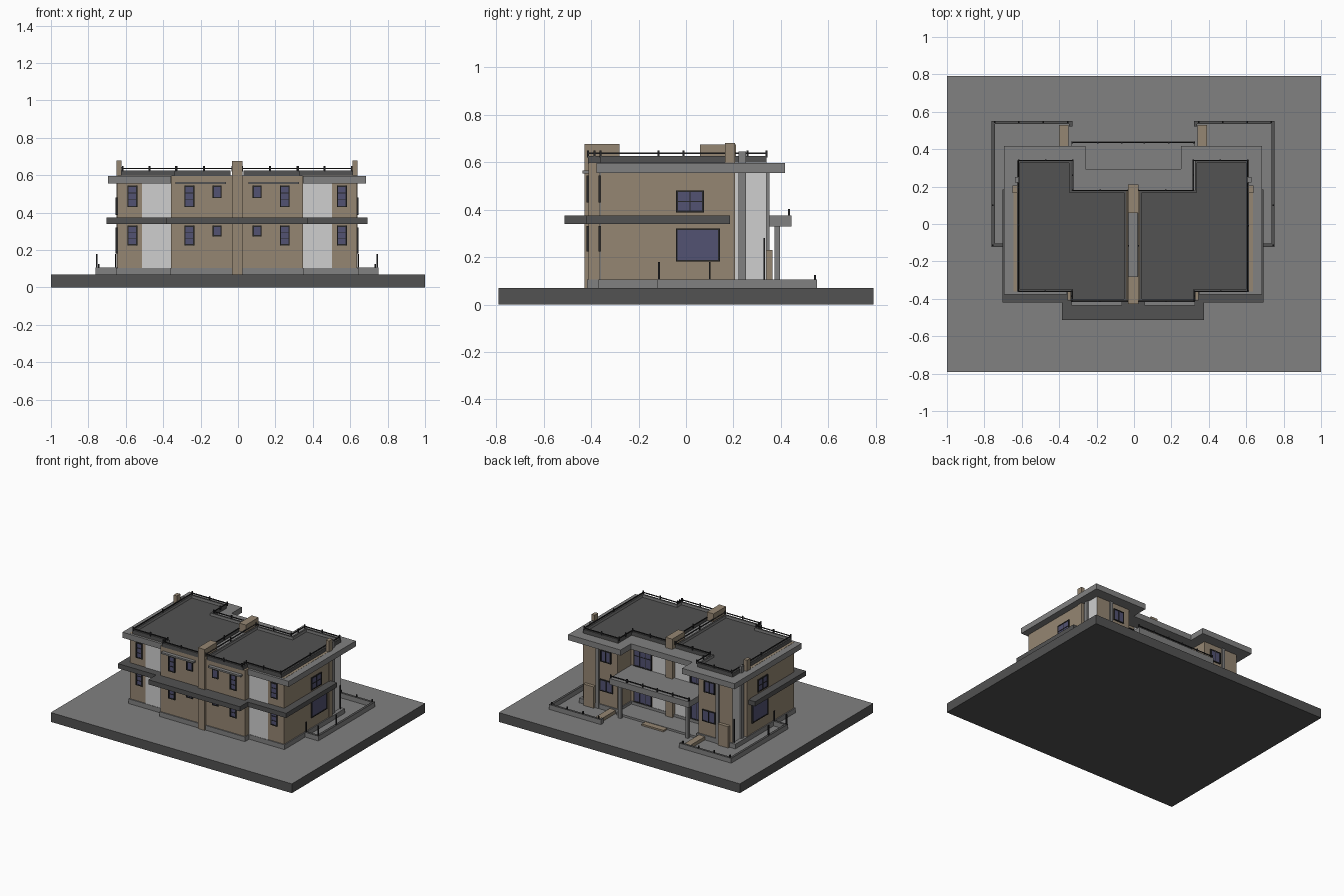
import bpy, bmesh
from mathutils import Vector

cube = bpy.data.objects.get("Cube")
if cube:
    bpy.data.objects.remove(cube, do_unlink=True)

CX = -0.005  # the house sits slightly off the slab centre


def material(name, r, g, b):
    m = bpy.data.materials.new(name)
    m.use_nodes = True
    m.diffuse_color = (r, g, b, 1)
    m.node_tree.nodes["Principled BSDF"].inputs["Base Color"].default_value = (r, g, b, 1)
    return m


GREY = material("concrete grey", 0.22, 0.22, 0.22)
DARK = material("dark grey", 0.085, 0.085, 0.085)
TAN = material("tan render", 0.30, 0.24, 0.17)
WHITE = material("pale panel", 0.62, 0.62, 0.62)
GLASS = material("blue glass", 0.085, 0.085, 0.17)
BLACK = material("black frame", 0.02, 0.02, 0.022)


def finish(bm, name, mats):
    bmesh.ops.recalc_face_normals(bm, faces=bm.faces)
    me = bpy.data.meshes.new(name)
    bm.to_mesh(me)
    bm.free()
    for m in mats:
        me.materials.append(m)
    ob = bpy.data.objects.new(name, me)
    bpy.context.collection.objects.link(ob)
    return ob


def box(name, mat, x0, x1, y0, y1, z0, z1, top=None):
    bm = bmesh.new()
    bmesh.ops.create_cube(bm, size=1)
    for v in bm.verts:
        v.co = Vector((x0 if v.co.x < 0 else x1, y0 if v.co.y < 0 else y1,
                       z0 if v.co.z < 0 else z1))
    if top:
        max(bm.faces, key=lambda f: f.calc_center_median().z).material_index = 1
    return finish(bm, name, [mat, top] if top else [mat])


def pair(name, mat, x0, x1, *rest, top=None):
    """Box on the left side of the house and its mirror on the right."""
    box("left_" + name, mat, CX + x0, CX + x1, *rest, top=top)
    box("right_" + name, mat, CX - x1, CX - x0, *rest, top=top)


def mid(name, mat, half, *rest):
    return box(name, mat, CX - half, CX + half, *rest)


def extrude(bm, outline, z0, z1):
    base = bm.faces.new([bm.verts.new((x, y, z0)) for x, y in outline])
    res = bmesh.ops.extrude_face_region(bm, geom=[base])
    for g in res["geom"]:
        if isinstance(g, bmesh.types.BMVert):
            g.co.z = z1
    bmesh.ops.recalc_face_normals(bm, faces=bm.faces)


def prism(name, half, z0, z1, mats, rule=None):
    """Symmetric prism from the left half of its outline."""
    outline = [(CX + x, y) for x, y in half] + [(CX - x, y) for x, y in reversed(half)]
    bm = bmesh.new()
    extrude(bm, outline, z0, z1)
    if rule:
        for f in bm.faces:
            f.material_index = rule(f)
    return finish(bm, name, mats)


def window(name, face, side, c, z0, z1, w, cols=1, rows=1):
    """Framed pane on a wall: face 'y' or 'x', side = wall position, c = centre."""
    coord, out = side
    bars = []
    t = 0.007
    bars.append(("glass", GLASS, c - w / 2, c + w / 2, z0, z1, 0.005))
    for i in range(cols + 1):
        a = c - w / 2 + w * i / cols
        k = t if i in (0, cols) else t / 2
        bars.append(("upright_%d" % i, BLACK, a - k / 2, a + k / 2, z0 - t / 2, z1 + t / 2, 0.009))
    for i in range(rows + 1):
        a = z0 + (z1 - z0) * i / rows
        k = t if i in (0, rows) else t / 2
        bars.append(("bar_%d" % i, BLACK, c - w / 2, c + w / 2, a - k / 2, a + k / 2, 0.008))
    for part, mat, a0, a1, b0, b1, d in bars:
        lo, hi = sorted((coord - out * 0.004, coord + out * d))
        if face == 'y':
            box(name + "_" + part, mat, a0, a1, lo, hi, b0, b1)
        else:
            box(name + "_" + part, mat, lo, hi, a0, a1, b0, b1)


# Ground slab
box("ground_slab", DARK, -1, 1, -0.79, 0.79, 0, 0.07, top=GREY)

# House body, with pale rear corners, on a grey plinth
body = [(0.35, -0.41), (0.35, -0.36), (0.64, -0.36), (0.64, 0.205),
        (0.62, 0.205), (0.62, 0.34), (0.335, 0.34), (0.335, 0.18)]
prism("house_body", body, 0.09, 0.598, [TAN, WHITE],
      lambda f: int(abs(f.normal.x) > 0.9 and f.calc_center_median().y > 0.2
                    and abs(f.calc_center_median().x) > 0.5))
plinth = [(0.355, -0.418), (0.355, -0.368), (0.648, -0.368), (0.648, 0.348),
          (0.327, 0.348), (0.327, 0.188)]
prism("plinth", plinth, 0.07, 0.105, [GREY])

# Pale wall panels
pair("front_panel", WHITE, 0.352, 0.508, -0.365, -0.35, 0.105, 0.555)
pair("recess_panel", WHITE, 0.035, 0.155, 0.17, 0.185, 0.085, 0.56)

# Middle floor band, rear balcony and roof overhang
prism("floor_band", [(0.38, -0.513), (0.38, -0.42), (0.698, -0.42), (0.698, 0.185)],
      0.34, 0.375, [DARK])
mid("balcony", GREY, 0.33, 0.17, 0.445, 0.33, 0.375)
prism("roof_overhang", [(0.352, -0.30), (0.352, -0.378), (0.69, -0.378), (0.69, 0.418),
                        (0.255, 0.418), (0.255, 0.295)], 0.555, 0.597, [GREY])
pair("window_canopy", GREY, 0.06, 0.33, -0.436, -0.40, 0.553, 0.565)

# Roof decks with sunken floor and parapet, plus rail above
deck = [(0.035, -0.413), (0.335, -0.413), (0.335, -0.36), (0.62, -0.36),
        (0.62, 0.34), (0.33, 0.34), (0.33, 0.18), (0.035, 0.18)]
for side, s in (("left", 1), ("right", -1)):
    bm = bmesh.new()
    extrude(bm, [(CX + s * x, y) for x, y in deck], 0.595, 0.626)
    top = max(bm.faces, key=lambda f: f.calc_center_median().z)
    bmesh.ops.inset_region(bm, faces=[top], thickness=0.018)
    res = bmesh.ops.extrude_face_region(bm, geom=[top])
    new = [g for g in res["geom"] if isinstance(g, bmesh.types.BMFace)]
    bmesh.ops.delete(bm, geom=[top], context='FACES_ONLY')
    for v in new[0].verts:
        v.co.z = 0.606
    for e in new[0].edges:
        for f in e.link_faces:
            if f is not new[0]:
                f.material_index = 1
    finish(bm, side + "_roof_deck", [DARK, GREY])
    for i, (a, b) in enumerate(zip(deck, deck[1:] + deck[:1])):
        (ax, ay), (bx, by) = a, b
        ax, bx = CX + s * (ax - 0.008), CX + s * (bx - 0.008)
        r = 0.003
        box("%s_roof_rail_%d" % (side, i), BLACK, min(ax, bx) - r, max(ax, bx) + r,
            min(ay, by) - r, max(ay, by) + r, 0.634, 0.640)
        for j, t in enumerate((0, 0.5)):
            px, py = ax + (bx - ax) * t, ay + (by - ay) * t
            box("%s_rail_post_%d_%d" % (side, i, j), BLACK, px - 0.004, px + 0.004,
                py - 0.004, py + 0.004, 0.62, 0.65)

# Central party wall with raised ends, side chimneys and corner columns
mid("party_wall", GREY, 0.024, -0.30, 0.10, 0.59, 0.615)
mid("front_fin", TAN, 0.028, -0.427, -0.28, 0.07, 0.677)
mid("rear_fin", TAN, 0.028, 0.06, 0.21, 0.07, 0.675)
pair("chimney", TAN, 0.618, 0.645, 0.165, 0.206, 0.09, 0.68)
pair("corner_column", GREY, 0.612, 0.632, 0.222, 0.252, 0.07, 0.645)
pair("rear_pilaster", GREY, 0.485, 0.51, 0.33, 0.352, 0.07, 0.56)
pair("rear_store", TAN, 0.515, 0.60, 0.33, 0.365, 0.07, 0.23)

# Windows
for s in (1, -1):
    tag = "left_" if s > 0 else "right_"
    for c, w, low in ((0.56, 0.046, 0), (0.255, 0.046, 0), (0.107, 0.042, 0.048)):
        y = -0.36 if c > 0.4 else -0.41
        for floor, z0, z1 in (("lower", 0.228, 0.328), ("upper", 0.433, 0.541)):
            window("%s%s_front_window_%d" % (tag, floor, c * 100), 'y', (y, -1),
                   CX + s * c, z0 + low, z1, w, 1, 1 if low else 3)
    wall = (CX + s * 0.64, s)
    window(tag + "side_lower_window", 'x', wall, 0.05, 0.185, 0.318, 0.178)
    window(tag + "side_upper_window", 'x', wall, 0.017, 0.392, 0.478, 0.11, 2, 2)
    window(tag + "rear_upper_window", 'y', (0.34, 1), CX + s * 0.43, 0.43, 0.51, 0.08, 2, 1)
    window(tag + "rear_lower_window", 'y', (0.34, 1), CX + s * 0.425, 0.21, 0.29, 0.10, 2, 1)
    window(tag + "balcony_door", 'y', (0.18, 1), CX + s * 0.235, 0.38, 0.53, 0.14, 3, 2)
    window(tag + "garden_door", 'y', (0.18, 1), CX + s * 0.235, 0.11, 0.28, 0.14, 3, 1)

# Porch columns and balcony rail
pair("porch_column", GREY, 0.268, 0.29, 0.374, 0.396, 0.07, 0.335)
mid("balcony_rail", BLACK, 0.33, 0.433, 0.439, 0.388, 0.394)
for x in (0.06, 0.19, 0.325):
    pair("balcony_post_%d" % (x * 100), BLACK, x - 0.004, x + 0.004, 0.431, 0.439, 0.37, 0.402)

# Garden curbs, paths, steps and fence posts
pair("curb_front", GREY, 0.64, 0.757, -0.122, -0.104, 0.07, 0.106, top=DARK)
pair("curb_side", GREY, 0.739, 0.757, -0.122, 0.552, 0.07, 0.106, top=DARK)
pair("curb_back", GREY, 0.325, 0.757, 0.534, 0.552, 0.07, 0.106, top=DARK)
pair("curb_end", GREY, 0.325, 0.343, 0.52, 0.552, 0.07, 0.106, top=DARK)
pair("garden_path", TAN, 0.345, 0.395, 0.345, 0.53, 0.07, 0.095)
mid("porch_floor", GREY, 0.33, 0.17, 0.36, 0.07, 0.085)
mid("porch_step", TAN, 0.09, 0.36, 0.405, 0.07, 0.082)
for i, y in enumerate((-0.113, 0.10)):
    pair("fence_post_%d" % i, BLACK, 0.746, 0.754, y - 0.004, y + 0.004, 0.07, 0.18)
pair("wall_post", BLACK, 0.646, 0.653, -0.117, -0.109, 0.07, 0.18)
pair("rear_pipe", BLACK, 0.621, 0.628, 0.326, 0.333, 0.07, 0.28)
for i in range(4):
    x = 0.35 + 0.13 * i
    pair("curb_post_%d" % i, BLACK, x - 0.004, x + 0.004, 0.539, 0.547, 0.1, 0.125)
